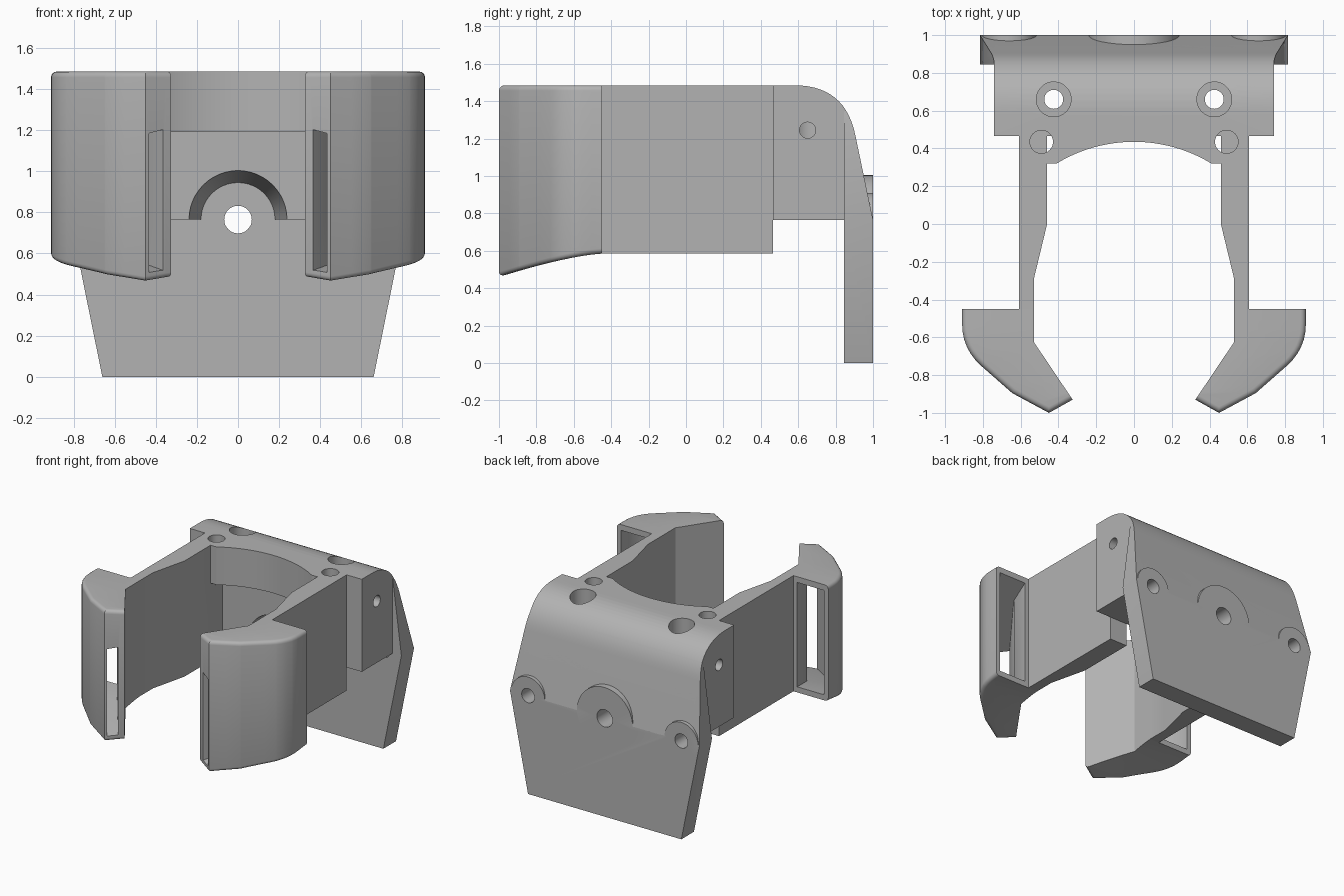
import bpy
import bmesh
import math
from mathutils import Vector

cube = bpy.data.objects.get("Cube")
if cube:
    bpy.data.objects.remove(cube, do_unlink=True)

grey = bpy.data.materials.new("plain grey")
grey.use_nodes = True
grey.diffuse_color = (0.45, 0.45, 0.45, 1)
grey.node_tree.nodes["Principled BSDF"].inputs["Base Color"].default_value = (0.45, 0.45, 0.45, 1)

TOP = 1.485        # top of the whole bracket
ARM_Z = 0.585      # underside of the arms
BLOCK_Z = 0.765    # underside of the block, height of the bolt line
BLOCK_Y = 0.465    # front of the block


def finish(bm, name):
    bmesh.ops.recalc_face_normals(bm, faces=bm.faces)
    mesh = bpy.data.meshes.new(name)
    bm.to_mesh(mesh)
    bm.free()
    obj = bpy.data.objects.new(name, mesh)
    bpy.context.collection.objects.link(obj)
    mesh.materials.append(grey)
    return obj


def prism_bm(points, axis, lo, hi):
    """Extrude a flat outline along one axis."""
    place = {"x": lambda a, b: (lo, a, b),
             "y": lambda a, b: (a, lo, b),
             "z": lambda a, b: (a, b, lo)}[axis]
    bm = bmesh.new()
    face = bm.faces.new([bm.verts.new(place(a, b)) for a, b in points])
    new = bmesh.ops.extrude_face_region(bm, geom=[face])["geom"]
    step = Vector([hi - lo if c == axis else 0 for c in "xyz"])
    bmesh.ops.translate(bm, vec=step, verts=[v for v in new if isinstance(v, bmesh.types.BMVert)])
    bmesh.ops.recalc_face_normals(bm, faces=bm.faces)
    return bm


def prism(name, points, axis, lo, hi):
    return finish(prism_bm(points, axis, lo, hi), name)


def rod(start, end, r1, r2=None):
    """Cylinder or cone between two points."""
    start, end = Vector(start), Vector(end)
    bm = bmesh.new()
    bmesh.ops.create_cone(bm, cap_ends=True, segments=48, radius1=r1,
                          radius2=r1 if r2 is None else r2, depth=(end - start).length)
    turn = (end - start).to_track_quat("Z", "Y").to_matrix().to_4x4()
    turn.translation = (start + end) / 2
    bm.transform(turn)
    return finish(bm, "tool")


def combine(obj, tool, operation="DIFFERENCE"):
    mod = obj.modifiers.new("shape", "BOOLEAN")
    mod.operation = operation
    mod.solver = "EXACT"
    mod.object = tool
    bpy.context.view_layer.objects.active = obj
    bpy.ops.object.modifier_apply(modifier=mod.name)
    bpy.data.objects.remove(tool, do_unlink=True)


def bezier(p0, p1, p2, n):
    out = []
    for i in range(n + 1):
        t = i / n
        out.append(tuple((1 - t) ** 2 * a + 2 * t * (1 - t) * b + t * t * c
                         for a, b, c in zip(p0, p1, p2)))
    return out


def flip(points, side):
    return [(side * a, b) for a, b in points]


def drop(y):
    """How far the hook underside sinks toward its front."""
    return 0.125 * max(0.0, (-0.45 - y) / 0.55) ** 1.4


parts = []

# Block with a rounded, sloping back
back_curve = bezier((0.58, TOP), (0.85, TOP), (0.905, 1.22), 14) + [(1, BLOCK_Z)]
block = prism("block", [(BLOCK_Y, BLOCK_Z), (BLOCK_Y, TOP)] + back_curve, "x", -0.74, 0.74)
parts.append(block)

# Back plate, trimmed to the same back slope
half = [(0.66, 0), (0.815, BLOCK_Z), (0.74, 1.345)]
plate = prism("back_plate", half + flip(half, -1)[::-1], "y", 0.845, 1)
envelope = prism("tool", [(0.4, -0.1), (0.4, TOP)] + back_curve + [(1, -0.1)], "x", -1, 1)
combine(plate, envelope, "INTERSECT")
parts.append(plate)

# Bolt bosses, holes and the clearance grooves in front of them
for x, boss_r, hole_r, r_front, r_back in ((0, 0.24, 0.067, 0.24, 0.18),
                                           (0.66, 0.145, 0.055, 0.075, 0.075),
                                           (-0.66, 0.145, 0.055, 0.075, 0.075)):
    combine(plate, rod((x, 0.88, BLOCK_Z), (x, 1, BLOCK_Z), boss_r), "UNION")
    combine(plate, rod((x, 0.8, BLOCK_Z), (x, 1.1, BLOCK_Z), hole_r))
    combine(block, rod((x, 0.8, BLOCK_Z), (x, 1.1, BLOCK_Z), hole_r))
    front = BLOCK_Y - 0.01 if x == 0 else 0.7
    combine(block, rod((x, front, BLOCK_Z), (x, 0.845, BLOCK_Z), r_front, r_back))

# Counterbored upright holes and side pin holes
for side in (1, -1):
    x = side * 0.425
    combine(block, rod((x, 0.66, 0.6), (x, 0.66, 1.6), 0.05))
    combine(block, rod((x, 0.66, 1.0), (x, 0.66, 1.6), 0.092))
    combine(block, rod((x, 0.65, 1.245), (side * 0.8, 0.65, 1.245), 0.043))

# Arched shelf in front of the block
radius = 0.788
swing = math.asin(0.41 / radius)
arch = [(radius * math.sin(a), 0.435 - radius + radius * math.cos(a))
        for a in (swing * (i / 16 - 1) for i in range(33))]
shelf = prism("arched_shelf", [(-0.46, 0.32)] + arch + [(0.46, 0.32), (0.46, BLOCK_Y), (-0.46, BLOCK_Y)],
              "z", 1.19, TOP)
parts.append(shelf)

# Arms and hooks, one pair on each side
arm_outline = [(0.61, BLOCK_Y), (0.46, BLOCK_Y), (0.46, 0), (0.53, -0.29), (0.53, -0.45), (0.61, -0.45)]
outer = bezier((0.91, -0.53), (0.91, -0.66), (0.81, -0.75), 6)
hook_outline = [(0.53, -0.45), (0.53, -0.625), (0.325, -0.93), (0.45, -1), (0.645, -0.895)] \
    + outer[::-1] + [(0.91, -0.45)]
channel = [(0.645, -0.43), (0.62, -0.6), (0.345, -0.98), (0.40, -1.02), (0.60, -0.85),
           (0.78, -0.71), (0.87, -0.56), (0.875, -0.43)]

for side, word in ((1, "left"), (-1, "right")):
    arm = prism(word + "_arm", flip(arm_outline, side), "z", ARM_Z, TOP)
    # Pocket where the upright hole runs over the arm and the shelf
    for target in (arm, shelf):
        x = side * 0.49
        combine(target, rod((x, 0.435, 1.15), (x, 0.435, 1.6), 0.061))
    combine(block, rod((side * 0.49, 0.435, 1.15), (side * 0.49, 0.435, 1.6), 0.061))

    # Hook body with softened outer rims and a curved underside
    bm = prism_bm(flip(hook_outline, side), "z", ARM_Z, TOP)
    rims = []
    for e in bm.edges:
        normals = sorted((f.normal for f in e.link_faces), key=lambda n: abs(n.z))
        wall, cap = normals
        if abs(cap.z) > 0.9 and abs(wall.z) < 0.1 and (wall.y < -0.2 or wall.x * side > 0.5):
            rims.append(e)
    bmesh.ops.bevel(bm, geom=rims, offset=0.028, segments=4, profile=0.5, affect="EDGES")
    for i in range(1, 10):
        bmesh.ops.bisect_plane(bm, geom=bm.verts[:] + bm.edges[:] + bm.faces[:],
                               plane_co=(0, -0.45 - 0.055 * i, 0), plane_no=(0, 1, 0))
    for v in bm.verts:
        if v.co.z < 1:
            v.co.z -= drop(v.co.y)
    hook = finish(bm, word + "_hook")

    # Strap channel from the back of the hook to its tip
    bm = prism_bm(flip(channel, side), "z", 0, 1)
    bmesh.ops.triangulate(bm, faces=bm.faces)
    for v in bm.verts:
        t = (-0.45 - v.co.y) / 0.55
        v.co.z = 1.44 - 0.26 * t if v.co.z > 0.5 else ARM_Z + 0.045 - drop(v.co.y)
    combine(hook, finish(bm, "tool"))
    parts += [arm, hook]

# Smooth shading with crisp edges
for obj in parts:
    bpy.ops.object.select_all(action="DESELECT")
    obj.select_set(True)
    bpy.context.view_layer.objects.active = obj
    bpy.ops.object.shade_smooth_by_angle(angle=math.radians(30))
